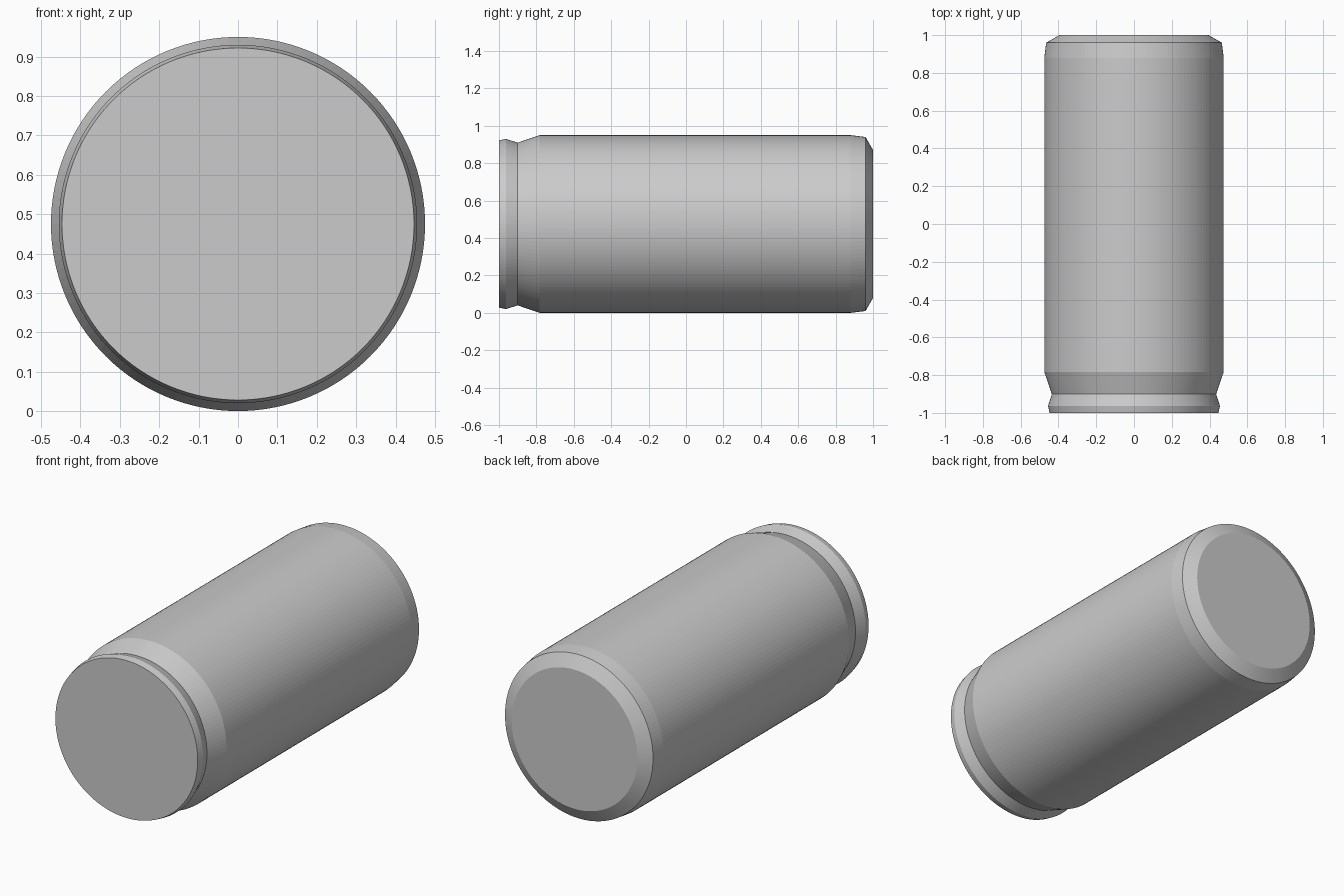
import bpy, bmesh
from math import cos, sin, tau

if "Cube" in bpy.data.objects:
    bpy.data.objects.remove(bpy.data.objects["Cube"])

SEGMENTS = 128
AXIS_Z = 0.475

# Can outline as (y, radius), from the crimped front end to the tapered back end
PROFILE = [(-1.0, 0.447), (-0.963, 0.455), (-0.9, 0.435), (-0.783, 0.475),
           (0.88, 0.475), (0.96, 0.465), (1.0, 0.395)]

bm = bmesh.new()
rings = [[bm.verts.new((r * cos(tau * i / SEGMENTS), y, AXIS_Z + r * sin(tau * i / SEGMENTS)))
          for i in range(SEGMENTS)] for y, r in PROFILE]

# Side walls
for a, b in zip(rings, rings[1:]):
    for i in range(SEGMENTS):
        j = (i + 1) % SEGMENTS
        bm.faces.new((a[i], a[j], b[j], b[i]))

# Flat end caps
bm.faces.new(rings[0])
bm.faces.new(rings[-1])
bmesh.ops.recalc_face_normals(bm, faces=bm.faces)

mesh = bpy.data.meshes.new("can_body")
bm.to_mesh(mesh)
bm.free()
can = bpy.data.objects.new("can_body", mesh)
bpy.context.collection.objects.link(can)
